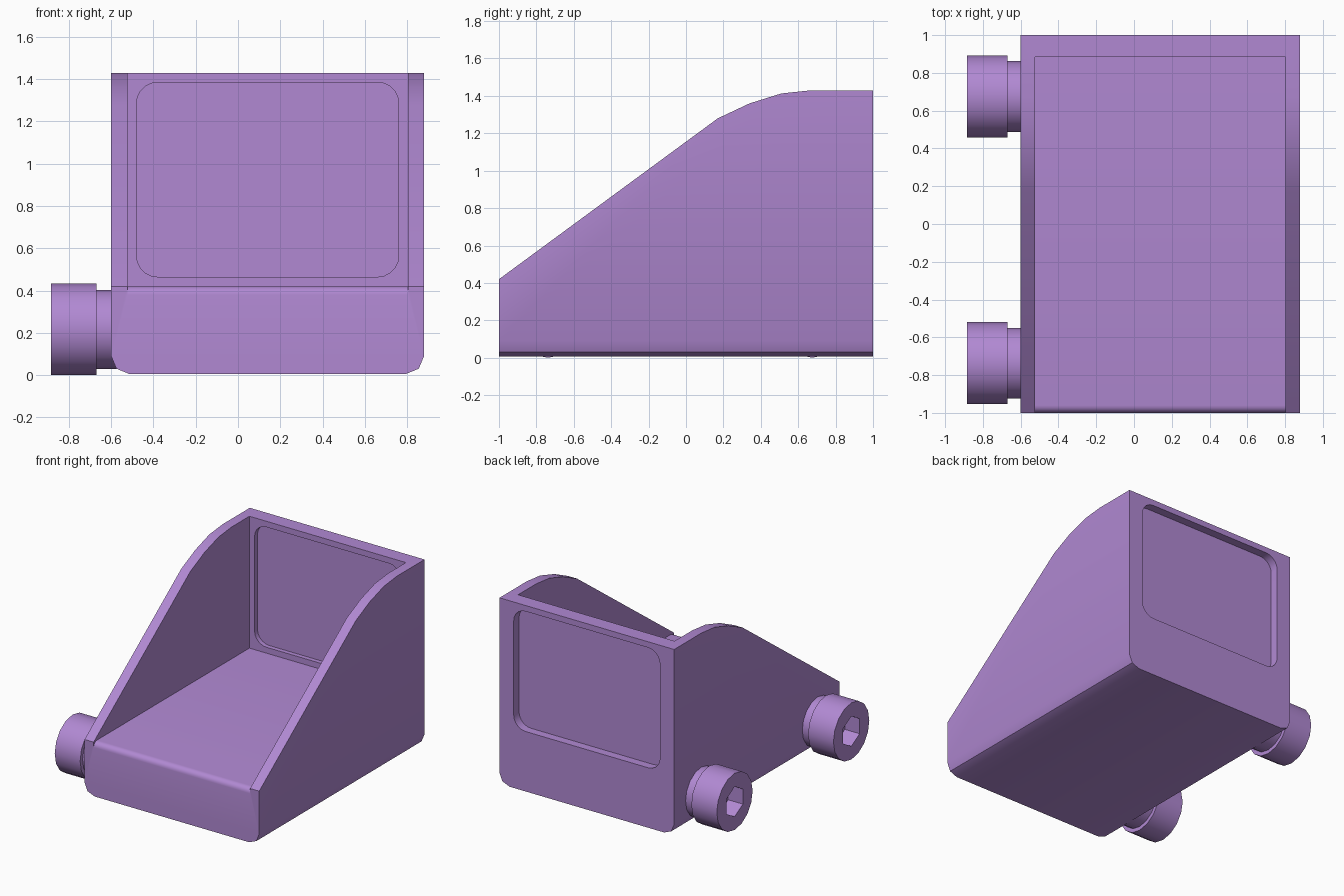
import bpy, bmesh, math

cube = bpy.data.objects.get("Cube")
if cube:
    bpy.data.objects.remove(cube, do_unlink=True)

# One flat colour
purple = bpy.data.materials.new("purple")
purple.use_nodes = True
COLOUR = (0.44, 0.25, 0.65, 1)
purple.diffuse_color = COLOUR
purple.node_tree.nodes["Principled BSDF"].inputs["Base Color"].default_value = COLOUR


def prism(name, outline, axis, start, end, bevel_bottom=0):
    """Extrude a 2D outline along x (outline is y,z) or along y (outline is x,z)."""
    bm = bmesh.new()
    rings = []
    for d in (start, end):
        rings.append([bm.verts.new((d, u, v) if axis == "x" else (u, d, v)) for u, v in outline])
    bm.faces.new(rings[0])
    bm.faces.new(rings[1])
    n = len(outline)
    for i in range(n):
        j = (i + 1) % n
        bm.faces.new((rings[0][i], rings[0][j], rings[1][j], rings[1][i]))
    if bevel_bottom:
        low = min(v.co.z for v in bm.verts)
        edges = [e for e in bm.edges
                 if all(abs(v.co.z - low) < 1e-5 for v in e.verts)
                 and abs(e.verts[0].co.x - e.verts[1].co.x) < 1e-5]
        bmesh.ops.bevel(bm, geom=edges, offset=bevel_bottom, segments=2,
                        profile=0.5, affect="EDGES")
    bmesh.ops.recalc_face_normals(bm, faces=bm.faces)
    mesh = bpy.data.meshes.new(name)
    bm.to_mesh(mesh)
    bm.free()
    mesh.materials.append(purple)
    obj = bpy.data.objects.new(name, mesh)
    bpy.context.collection.objects.link(obj)
    return obj


def activate(obj):
    bpy.ops.object.select_all(action="DESELECT")
    obj.select_set(True)
    bpy.context.view_layer.objects.active = obj


def cut(obj, cutter):
    activate(obj)
    mod = obj.modifiers.new("cut", "BOOLEAN")
    mod.operation = "DIFFERENCE"
    mod.solver = "EXACT"
    mod.object = cutter
    bpy.ops.object.modifier_apply(modifier=mod.name)
    bpy.data.objects.remove(cutter, do_unlink=True)


def smooth(obj):
    activate(obj)
    bpy.ops.object.shade_smooth_by_angle(angle=math.radians(30))


def arc(cu, cv, r, a0, a1, steps):
    angles = [math.radians(a0 + (a1 - a0) * i / steps) for i in range(steps + 1)]
    return [(cu + r * math.cos(a), cv + r * math.sin(a)) for a in angles]


def polygon(cu, cv, r, sides):
    return arc(cu, cv, r, -90, 270, sides)[:-1]


def rounded_rect(u0, u1, v0, v1, r):
    return (arc(u1 - r, v1 - r, r, 0, 90, 5) + arc(u0 + r, v1 - r, r, 90, 180, 5)
            + arc(u0 + r, v0 + r, r, 180, 270, 5) + arc(u1 - r, v0 + r, r, 270, 360, 5))


# Bin body: sloping side profile with rounded lower edges
side = [(-1, 0.006), (1, 0.006), (1, 1.43), (0.67, 1.43), (0.51, 1.413),
        (0.34, 1.36), (0.17, 1.28), (-1, 0.42)]
body = prism("bin_body", side, "x", -0.6, 0.88, bevel_bottom=0.085)

# Open tray between the side walls, with a rounded front lip
tray = ([(-1.1, 2), (-1.1, 0.38)] + arc(-0.96, 0.38, 0.04, 180, 90, 5)
        + [(0.885, 0.42), (0.885, 2)])
cut(body, prism("tray_cutter", tray, "x", -0.523, 0.803))

# Window recesses on both faces of the back wall
window = rounded_rect(-0.48, 0.76, 0.465, 1.385, 0.1)
cut(body, prism("front_recess_cutter", window, "y", 0.8, 0.92))
cut(body, prism("back_recess_cutter", window, "y", 0.935, 1.1))
smooth(body)

# Two hex-socket bolts on the right side
BOLT_Z = 0.217
for label, y in (("front", -0.737), ("back", 0.675)):
    head = prism(label + "_bolt_head", polygon(y, BOLT_Z, 0.217, 16), "x", -0.885, -0.67)
    cut(head, prism("socket_cutter", polygon(y, BOLT_Z, 0.115, 6), "x", -1, -0.76))
    smooth(head)
    neck = prism(label + "_bolt_neck", polygon(y, BOLT_Z, 0.187, 16), "x", -0.68, -0.56)
    smooth(neck)
